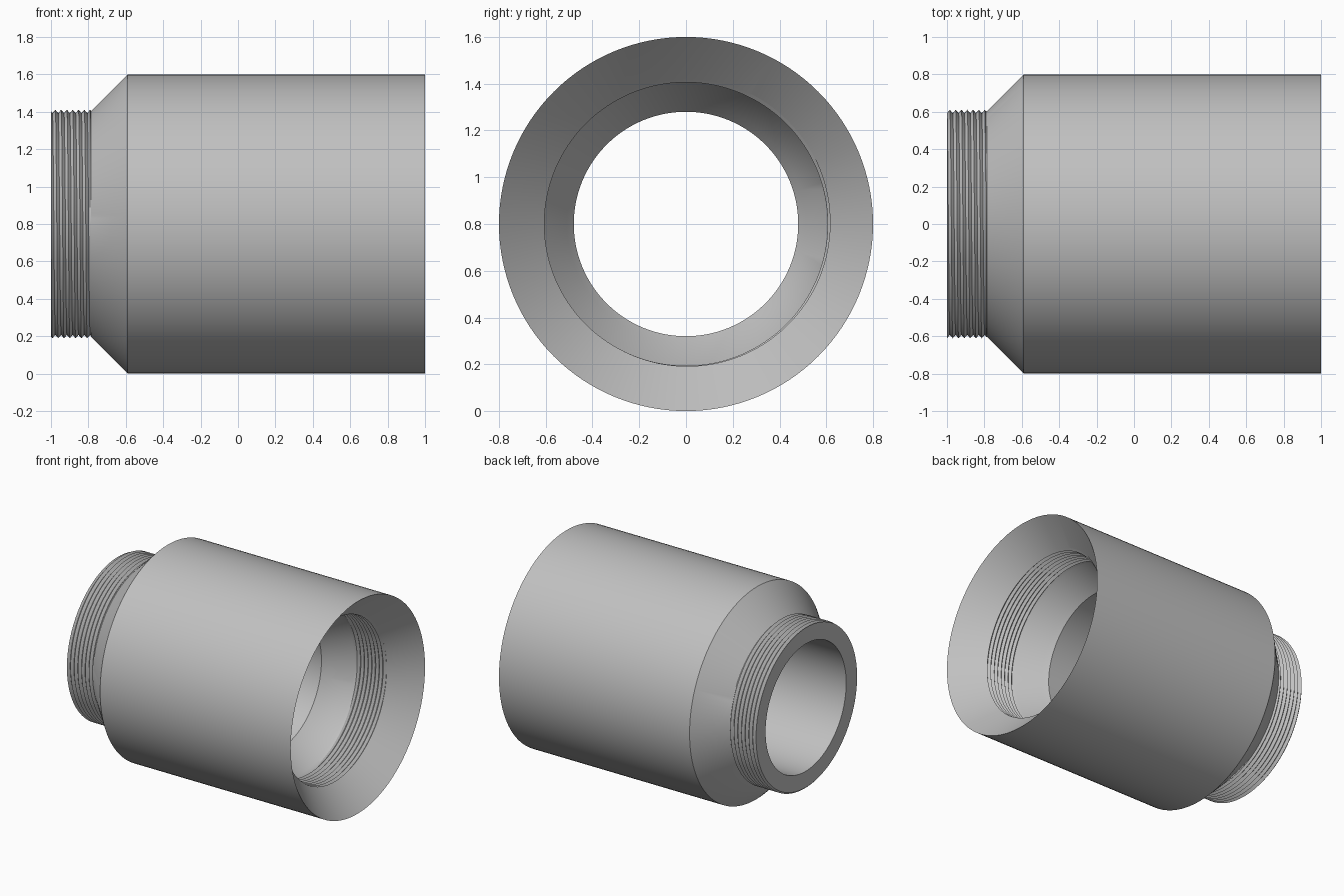
import bpy
import bmesh
import math

cube = bpy.data.objects.get("Cube")
if cube:
    bpy.data.objects.remove(cube, do_unlink=True)

SEGMENTS = 128
AXIS_Z = 0.8
PITCH = 0.031

steel = bpy.data.materials.new("steel_grey")
steel.use_nodes = True
grey = (0.53, 0.53, 0.53, 1)
steel.diffuse_color = grey
steel.node_tree.nodes["Principled BSDF"].inputs["Base Color"].default_value = grey


def thread(x_start, x_end, root, crest, turn):
    """Zigzag (x, radius) profile of a screw thread, shifted along x by the turn (0 to 1)."""
    points = []
    steps = math.ceil((x_end - x_start) / PITCH) * 2
    for k in range(-2, steps + 3):
        x = x_start + (k / 2 + turn) * PITCH
        x = min(max(x, x_start), x_end)
        phase = ((x - x_start) / PITCH - turn) % 1
        height = 1 - abs(2 * phase - 1)
        points.append((x, root + (crest - root) * height))
    return points


def section(turn):
    """Closed wall section: male thread, outer shell, socket thread, bore."""
    male = thread(-1, -0.79, 0.593, 0.611, turn)
    shell = [(-0.785, 0.605), (-0.59, 0.8), (1, 0.8)]
    socket = thread(0.57, 0.808, 0.606, 0.622, turn)[::-1]
    bore = [(0.55, 0.605), (0.4, 0.51), (0.36, 0.48), (-1, 0.48)]
    return male + shell + socket + bore


# Sweep the section around the long axis, then weld the seam and thread ends
bm = bmesh.new()
columns = []
for i in range(SEGMENTS + 1):
    angle = math.tau * i / SEGMENTS
    columns.append([
        bm.verts.new((x, r * math.cos(angle), AXIS_Z + r * math.sin(angle)))
        for x, r in section(i / SEGMENTS)
    ])
for a, b in zip(columns, columns[1:]):
    for k in range(len(a)):
        n = (k + 1) % len(a)
        bm.faces.new((a[k], a[n], b[n], b[k]))
bmesh.ops.remove_doubles(bm, verts=bm.verts, dist=0.0001)
bmesh.ops.recalc_face_normals(bm, faces=bm.faces)

mesh = bpy.data.meshes.new("threaded_sleeve")
bm.to_mesh(mesh)
bm.free()
mesh.materials.append(steel)
sleeve = bpy.data.objects.new("threaded_sleeve", mesh)
bpy.context.collection.objects.link(sleeve)

# Smooth round walls, sharp rims and thread ridges
bpy.ops.object.select_all(action='DESELECT')
sleeve.select_set(True)
bpy.context.view_layer.objects.active = sleeve
bpy.ops.object.shade_smooth_by_angle(angle=math.radians(25))
